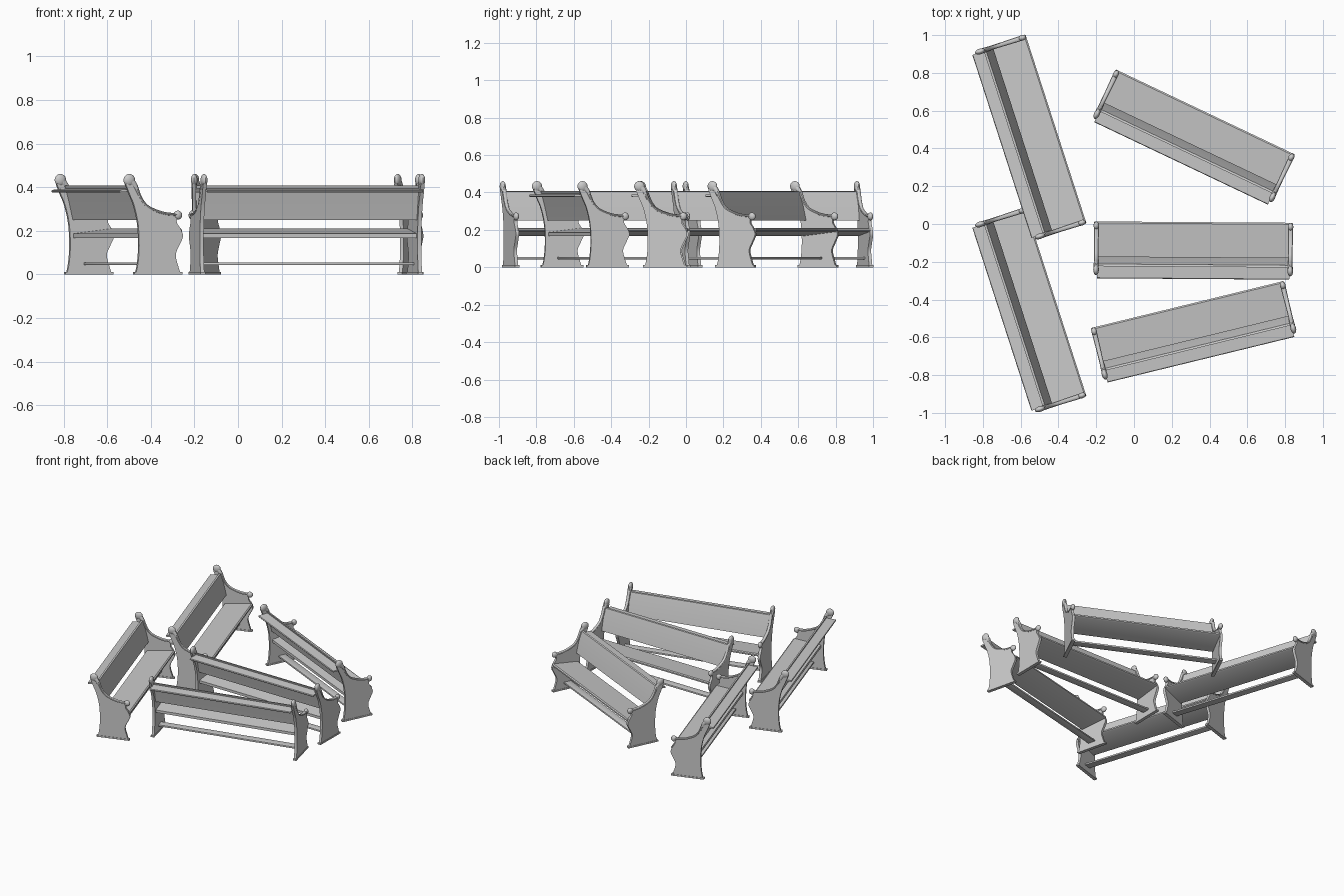
import bpy, bmesh
from math import radians, pi, sin, cos
from mathutils import Matrix, Vector

if "Cube" in bpy.data.objects:
    bpy.data.objects.remove(bpy.data.objects["Cube"])

HALF = 0.514          # pew centre to middle of an end panel
THICK = 0.018


def spline(pts, closed, n=5):
    """Catmull-Rom curve through 2D points."""
    out, m = [], len(pts)
    get = (lambda i: Vector(pts[i % m])) if closed else (lambda i: Vector(pts[max(0, min(m - 1, i))]))
    for i in range(m if closed else m - 1):
        a, b, c, d = (get(i + k) for k in (-1, 0, 1, 2))
        for s in range(n):
            t = s / n
            out.append(0.5 * (2 * b + (c - a) * t + (2 * a - 5 * b + 4 * c - d) * t * t
                              + (3 * b - a - 3 * c + d) * t ** 3))
    if not closed:
        out.append(Vector(pts[-1]))
    return out


def finish(bm, name):
    bmesh.ops.recalc_face_normals(bm, faces=bm.faces)
    me = bpy.data.meshes.new(name)
    bm.to_mesh(me)
    bm.free()
    me.shade_smooth()
    me.set_sharp_from_angle(angle=radians(35))
    return me


def prism(name, pts, x0, x1, bevel=0.0):
    """Extrude a (y, z) outline along x."""
    bm = bmesh.new()
    f = bm.faces.new([bm.verts.new((x0, p[0], p[1])) for p in pts])
    r = bmesh.ops.extrude_face_region(bm, geom=[f])
    bmesh.ops.translate(bm, vec=(x1 - x0, 0, 0),
                        verts=[v for v in r["geom"] if isinstance(v, bmesh.types.BMVert)])
    if bevel:
        bmesh.ops.bevel(bm, geom=bm.edges[:], offset=bevel, segments=2, affect='EDGES', profile=0.5)
    return finish(bm, name)


def arm_trim(name):
    """Rounded rail from the top scroll down to the arm, with a knob at each end."""
    path = spline([(-0.258, 0.435), (-0.232, 0.41), (-0.205, 0.355), (-0.175, 0.315),
                   (-0.13, 0.292), (-0.08, 0.278), (-0.025, 0.274)], False)
    bm = bmesh.new()
    rings, k = [], 10
    for i, p in enumerate(path):
        t = (path[min(i + 1, len(path) - 1)] - path[max(i - 1, 0)]).normalized()
        nrm = Vector((-t.y, t.x))
        f = i / (len(path) - 1)
        w = 0.011 + 0.003 * abs(2 * f - 1)
        h = 0.008 + 0.012 * max(0, 1 - 3 * f)
        rings.append([bm.verts.new((w * cos(a), *(p + nrm * h * sin(a))))
                      for a in (2 * pi * j / k for j in range(k))])
    for a, b in zip(rings, rings[1:]):
        for j in range(k):
            bm.faces.new((a[j], a[(j + 1) % k], b[(j + 1) % k], b[j]))
    for (y, z), r in (((-0.256, 0.433), 0.028), ((-0.022, 0.272), 0.021)):
        bmesh.ops.create_uvsphere(bm, u_segments=16, v_segments=10, radius=1,
                                  matrix=Matrix.Translation((0, y, z)) @ Matrix.Diagonal((0.015, r, r, 1)))
    return finish(bm, name)


# end panel outline: front edge up, along the arm, scroll, back edge down
front = spline([(-0.010, 0), (-0.022, 0.035), (-0.035, 0.09), (-0.017, 0.135), (0.0, 0.175),
                (-0.012, 0.21), (-0.03, 0.24), (-0.025, 0.272)], False)
top = spline([(-0.08, 0.278), (-0.13, 0.292), (-0.175, 0.315), (-0.205, 0.355),
              (-0.232, 0.41), (-0.258, 0.435)], False)
back = spline([(-0.276, 0.415), (-0.258, 0.37), (-0.235, 0.315), (-0.216, 0.23),
               (-0.211, 0.13), (-0.217, 0.05), (-0.228, 0)], False)
foot = [(-0.235, 0), (-0.235, 0.011), (-0.004, 0.011), (-0.004, 0)]

L = HALF - 0.005
parts = {
    "seat": prism("seat", [(-0.195, 0.168), (-0.01, 0.190), (0.0, 0.196), (0.0, 0.206),
                           (-0.008, 0.211), (-0.195, 0.187)], -L, L),
    "backrest": prism("backrest", [(-0.185, 0.25), (-0.203, 0.33), (-0.225, 0.405), (-0.237, 0.407),
                                   (-0.217, 0.33), (-0.199, 0.25)], -L, L),
    "book_ledge": prism("book_ledge", [(-0.228, 0.383), (-0.298, 0.377), (-0.301, 0.382),
                                       (-0.298, 0.388), (-0.228, 0.394)], -L, L),
    "foot_rail": prism("foot_rail", [(-0.145, 0.043), (-0.09, 0.043), (-0.09, 0.056),
                                     (-0.145, 0.056)], -L, L, 0.003),
}
panel = prism("end_panel", front + top + back, -THICK / 2, THICK / 2)
base = prism("panel_foot", foot, -0.012, 0.012)
trim = arm_trim("arm_trim")

# five pews: (x, y of the front edge's middle, turn in degrees)
pews = [(-0.413, 0.503, -72.1), (-0.413, -0.412, -72.1), (0.378, 0.593, -25.4),
        (0.315, 0.010, -0.4), (0.283, -0.426, 13.7)]


def place(name, mesh, mat):
    ob = bpy.data.objects.new(name, mesh)
    bpy.context.collection.objects.link(ob)
    ob.matrix_world = mat


for i, (x, y, turn) in enumerate(pews, 1):
    m = Matrix.Translation((x, y, 0)) @ Matrix.Rotation(radians(turn), 4, 'Z')
    for name, mesh in parts.items():
        place(f"pew_{i}_{name}", mesh, m)
    for side, sx in (("left", -HALF), ("right", HALF)):
        for mesh in (panel, base, trim):
            place(f"pew_{i}_{side}_{mesh.name}", mesh, m @ Matrix.Translation((sx, 0, 0)))
